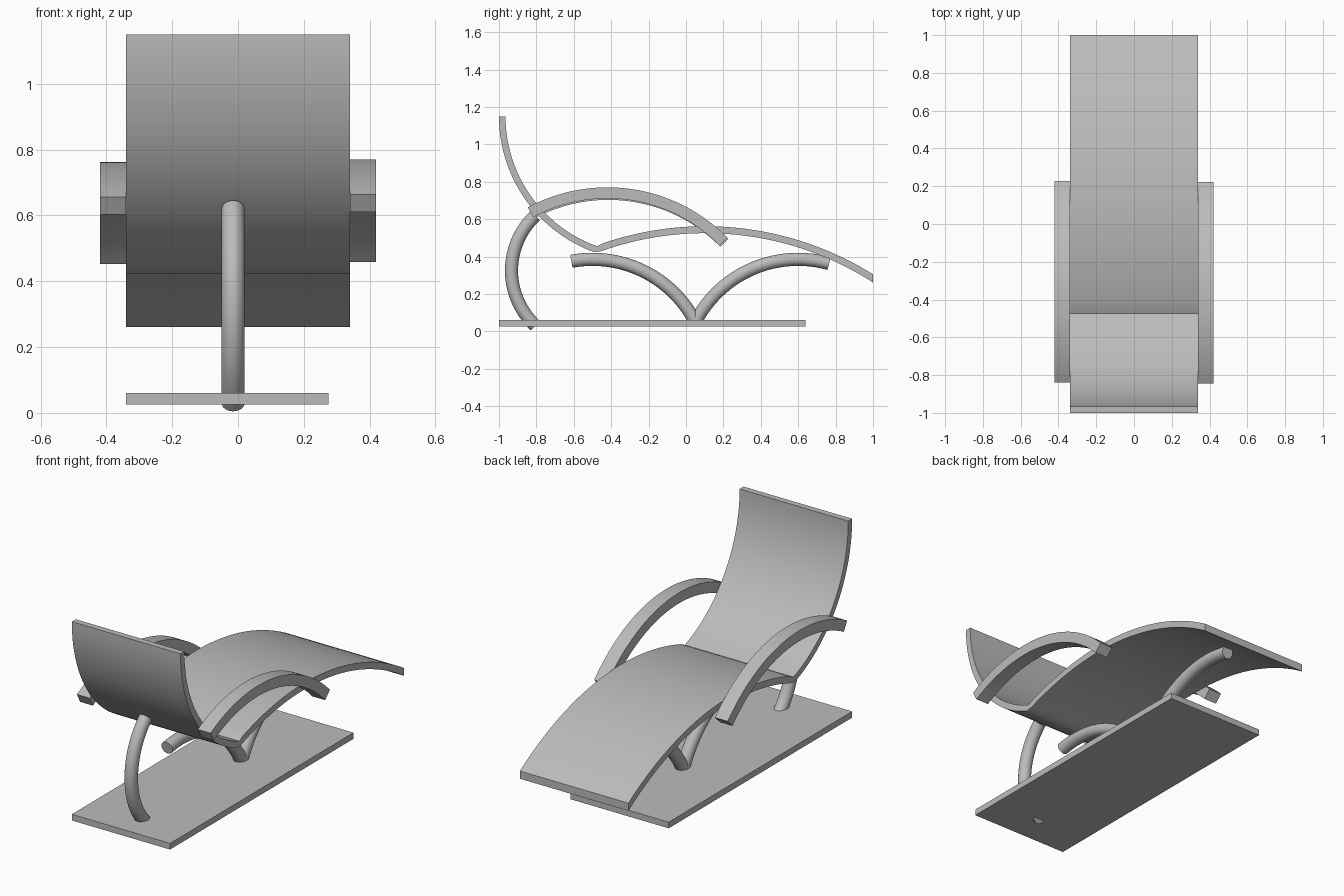
import bpy
import bmesh
from math import sin, cos, pi, radians, asin, acos, atan2

if "Cube" in bpy.data.objects:
    bpy.data.objects.remove(bpy.data.objects["Cube"], do_unlink=True)

grey = bpy.data.materials.new("plain grey")
grey.use_nodes = True
colour = (0.5, 0.5, 0.5, 1)
grey.diffuse_color = colour
grey.node_tree.nodes["Principled BSDF"].inputs["Base Color"].default_value = colour


def loft(name, rings):
    """Skin a row of equal closed rings and cap both ends."""
    bm = bmesh.new()
    rows = [[bm.verts.new(p) for p in ring] for ring in rings]
    n = len(rows[0])
    for a, b in zip(rows, rows[1:]):
        for i in range(n):
            j = (i + 1) % n
            bm.faces.new((a[i], a[j], b[j], b[i]))
    bm.faces.new(rows[0])
    bm.faces.new(rows[-1])
    bmesh.ops.recalc_face_normals(bm, faces=bm.faces)
    mesh = bpy.data.meshes.new(name)
    bm.to_mesh(mesh)
    bm.free()
    mesh.materials.append(grey)
    obj = bpy.data.objects.new(name, mesh)
    bpy.context.collection.objects.link(obj)
    bpy.ops.object.select_all(action="DESELECT")
    obj.select_set(True)
    bpy.context.view_layer.objects.active = obj
    bpy.ops.object.shade_smooth_by_angle(angle=radians(30))
    return obj


def arc_sweep(name, centre, radius, start, end, section, steps=40):
    """Sweep a section of (x, radial offset) points round an arc in the side plane."""
    cy, cz = centre
    rings = []
    for i in range(steps + 1):
        a = radians(start + (end - start) * i / steps)
        rings.append([(x, cy + (radius + r) * cos(a), cz + (radius + r) * sin(a))
                      for x, r in section])
    return loft(name, rings)


def spread(a, b, n):
    return [a + (b - a) * i / n for i in range(n + 1)]


# Base plate
loft("base_plate", [[(x, -1, 0.025), (x, 0.64, 0.025), (x, 0.64, 0.06), (x, -1, 0.06)]
                    for x in (-0.34, 0.275)])

# Curved seat: backrest arc, then the leg rest arc, with a crease between
half = 0.34


def back_arc(radius, y_end):
    cy, cz = -0.227, 1.15
    return [(cy + radius * cos(a), cz + radius * sin(a))
            for a in spread(pi, 2 * pi - acos((y_end - cy) / radius), 32)]


def leg_arc(radius, y_start):
    cy, cz = 0.103, -1.132
    return [(cy + radius * sin(a), cz + radius * cos(a))
            for a in spread(asin((y_start - cy) / radius), asin((1 - cy) / radius), 40)]


upper = back_arc(0.738, -0.475) + leg_arc(1.694, -0.475)[1:]
lower = back_arc(0.773, -0.49) + leg_arc(1.657, -0.49)[1:]
loft("seat", [[(-half, *u), (half, *u), (half, *l), (-half, *l)]
              for u, l in zip(upper, lower)])

# Armrests, the right one set a touch lower
for name, x0, x1, dy, dz in (("left_armrest", 0.34, 0.42, 0, 0),
                             ("right_armrest", -0.42, -0.34, 0.005, -0.007)):
    bar = [(x0, -0.06), (x1, -0.06), (x1, 0), (x0, 0)]
    arc_sweep(name, (-0.42 + dy, -0.13 + dz), 0.9, 118.2, 44.5, bar)

# Round tube supports
tube = [(-0.015 + 0.035 * cos(2 * pi * i / 24), 0.035 * sin(2 * pi * i / 24))
        for i in range(24)]
arc_sweep("rear_support", (-0.53, 0.325), 0.403, 133, 227, tube)
arc_sweep("foot_support", (0.6, -0.234), 0.619, 152.7, 74.5, tube)
arc_sweep("middle_support", (-0.5, -0.234), 0.619, 27.3, 100.5, tube)
